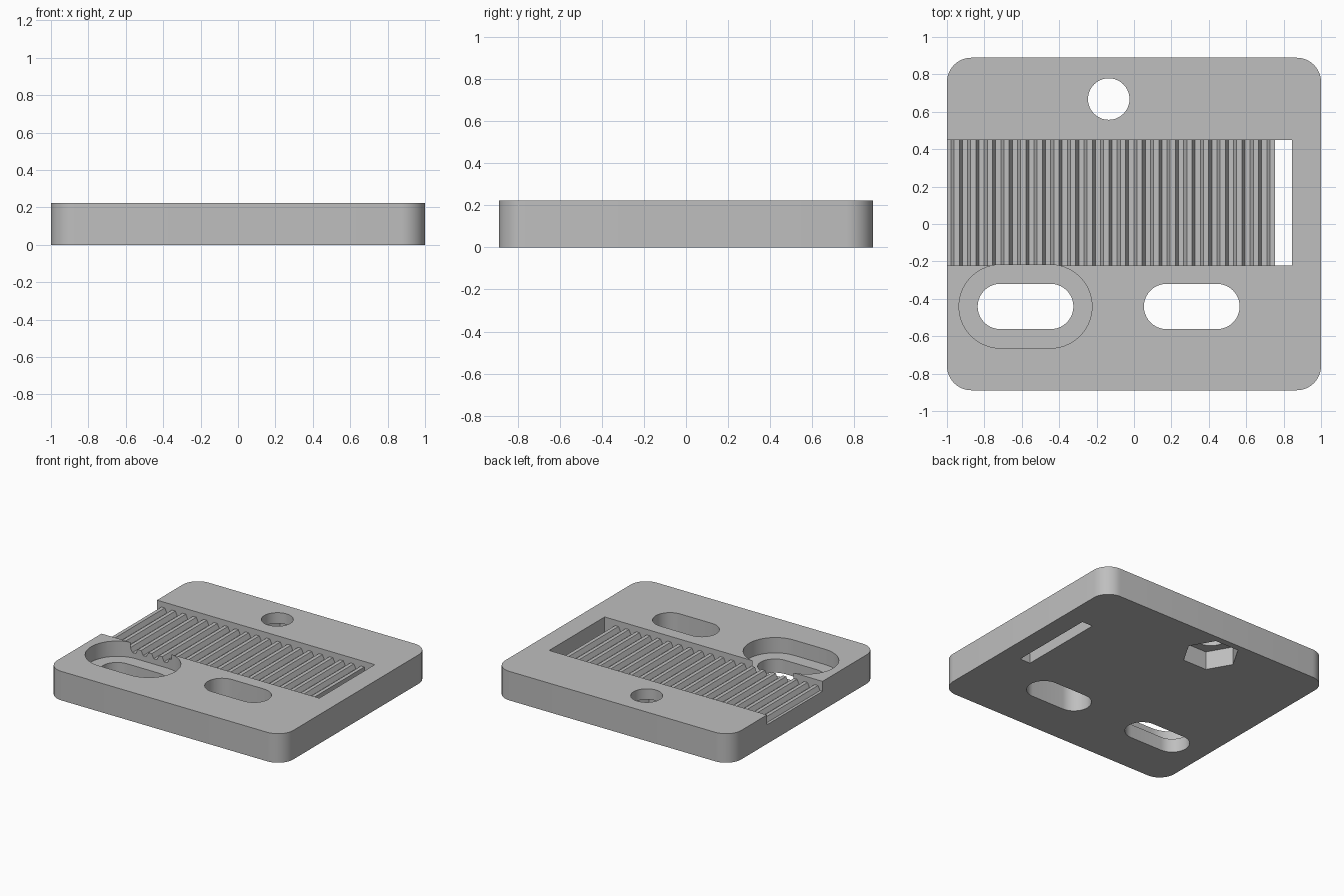
import bpy, bmesh, math
from mathutils import Vector

cube = bpy.data.objects.get("Cube")
if cube:
    bpy.data.objects.remove(cube, do_unlink=True)

grey = bpy.data.materials.new("plain_grey")
grey.use_nodes = True
colour = (0.52, 0.52, 0.52, 1)
grey.diffuse_color = colour
grey.node_tree.nodes["Principled BSDF"].inputs["Base Color"].default_value = colour

HEIGHT = 0.222
PITCH = 0.0889
BELOW, ABOVE = -0.1, 0.4


def prism(name, points, sweep):
    """Closed prism: a flat outline of 3D points pushed along a vector."""
    bm = bmesh.new()
    face = bm.faces.new([bm.verts.new(p) for p in points])
    moved = bmesh.ops.extrude_face_region(bm, geom=[face])["geom"]
    bmesh.ops.translate(bm, vec=Vector(sweep),
                        verts=[v for v in moved if isinstance(v, bmesh.types.BMVert)])
    bmesh.ops.recalc_face_normals(bm, faces=bm.faces)
    mesh = bpy.data.meshes.new(name)
    bm.to_mesh(mesh)
    bm.free()
    mesh.materials.append(grey)
    obj = bpy.data.objects.new(name, mesh)
    bpy.context.collection.objects.link(obj)
    return obj


def rounded(name, cx, cy, hx, hy, r, z0, z1, steps=10):
    """Upright prism with a rounded rectangle, slot or circle as its outline."""
    points = []
    for corner, (sx, sy) in enumerate([(1, 1), (-1, 1), (-1, -1), (1, -1)]):
        for i in range(steps + 1):
            a = math.pi / 2 * (corner + i / steps)
            p = Vector((cx + sx * (hx - r) + r * math.cos(a),
                        cy + sy * (hy - r) + r * math.sin(a), z0))
            if all((p - q).length > 1e-4 for q in points):
                points.append(p)
    return prism(name, points, (0, 0, z1 - z0))


def box(name, x0, x1, y0, y1, z0, z1):
    return prism(name, [(x0, y0, z0), (x1, y0, z0), (x1, y1, z0), (x0, y1, z0)],
                 (0, 0, z1 - z0))


# Plate with rounded corners
plate = rounded("toothed_clamp_plate", 0, 0, 1, 0.889, 0.13, 0, HEIGHT)

# Belt channel: a ridged floor, open at one end
channel_front, channel_back = -0.222, 0.449
ridge_top, groove_floor = 0.18, 0.146
channel_end, slot_end = 0.755, 0.844
profile = [(0.8, ABOVE), (0.8, ridge_top)]
x = channel_end
while x > -1.02:
    for offset, z in ((0.028, ridge_top), (0.045, groove_floor),
                      (0.072, groove_floor), (PITCH, ridge_top)):
        profile.append((x - offset, z))
    x -= PITCH
profile.append((profile[-1][0], ABOVE))
cutters = [prism("channel_cutter", [(px, channel_front, pz) for px, pz in profile],
                 (0, channel_back - channel_front, 0))]

# Narrow slot through the plate at the closed end
cutters.append(box("end_slot_cutter", channel_end, slot_end,
                   channel_front, channel_back, BELOW, ABOVE))

# Two mounting slots, one of them with a wide recess
for sx in (-0.58, 0.309):
    cutters.append(rounded("slot_cutter", sx, -0.441, 0.256, 0.121, 0.121, BELOW, ABOVE))
cutters.append(rounded("recess_cutter", -0.58, -0.441, 0.356, 0.223, 0.223, 0.105, ABOVE))

# Bolt hole with a hexagonal nut pocket underneath
hole_x, hole_y = -0.135, 0.668
cutters.append(rounded("bolt_cutter", hole_x, hole_y, 0.111, 0.111, 0.111, BELOW, ABOVE))
cutters.append(prism("nut_cutter", [
    (hole_x + 0.2 * math.cos(math.pi * k / 3), hole_y + 0.2 * math.sin(math.pi * k / 3), BELOW)
    for k in range(6)], (0, 0, 0.14 - BELOW)))

# Cut everything out of the plate
bpy.ops.object.select_all(action='DESELECT')
bpy.context.view_layer.objects.active = plate
plate.select_set(True)
for cutter in cutters:
    mod = plate.modifiers.new(cutter.name, 'BOOLEAN')
    mod.operation = 'DIFFERENCE'
    mod.solver = 'EXACT'
    mod.object = cutter
    bpy.ops.object.modifier_apply(modifier=mod.name)
    bpy.data.objects.remove(cutter, do_unlink=True)

bpy.ops.object.shade_smooth_by_angle(angle=math.radians(25))
